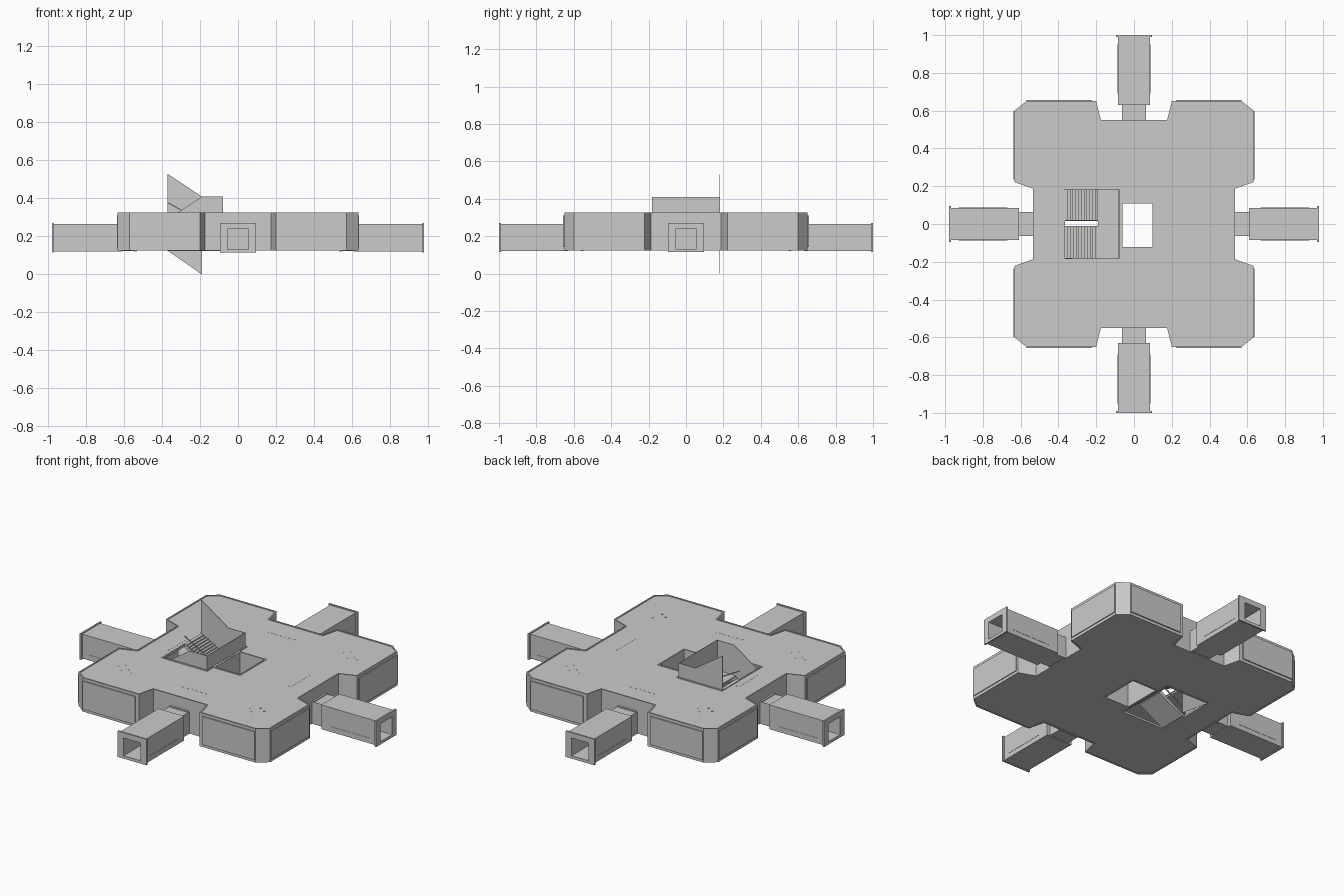
import bpy, bmesh, math
from mathutils import Matrix, Vector

if "Cube" in bpy.data.objects:
    bpy.data.objects.remove(bpy.data.objects["Cube"])


def prism(name, loops, lo, hi, M=Matrix()):
    """Extrude nested 2D loops (outer first, then holes) between two heights."""
    cu = bpy.data.curves.new(name, 'CURVE')
    cu.dimensions = '2D'
    cu.fill_mode = 'BOTH'
    cu.extrude = (hi - lo) / 2
    for loop in loops:
        sp = cu.splines.new('POLY')
        sp.points.add(len(loop) - 1)
        for p, (x, y) in zip(sp.points, loop):
            p.co = (x, y, 0, 1)
        sp.use_cyclic_u = True
    tmp = bpy.data.objects.new(name + "_curve", cu)
    bpy.context.collection.objects.link(tmp)
    bpy.context.view_layer.update()
    dg = bpy.context.evaluated_depsgraph_get()
    me = bpy.data.meshes.new_from_object(tmp.evaluated_get(dg))
    bpy.data.objects.remove(tmp)
    me.transform(M @ Matrix.Translation((0, 0, (lo + hi) / 2)))
    bm = bmesh.new()
    bm.from_mesh(me)
    bmesh.ops.remove_doubles(bm, verts=bm.verts, dist=1e-5)
    bmesh.ops.recalc_face_normals(bm, faces=bm.faces)
    for f in bm.faces:
        f.smooth = False
    bm.to_mesh(me)
    bm.free()
    me.name = name
    ob = bpy.data.objects.new(name, me)
    bpy.context.collection.objects.link(ob)
    return ob


def rect(x0, x1, y0, y1):
    return [(x0, y0), (x1, y0), (x1, y1), (x0, y1)]


def box(name, x0, x1, y0, y1, z0, z1, M=Matrix()):
    return prism(name, [rect(x0, x1, y0, y1)], z0, z1, M)


def inset(loop, d):
    """Offset a clockwise loop inwards."""
    out = []
    n = len(loop)
    for i in range(n):
        a, b, c = (Vector(loop[j % n]) for j in (i - 1, i, i + 1))
        e, f = (b - a).normalized(), (c - b).normalized()
        n1, n2 = Vector((e.y, -e.x)), Vector((f.y, -f.x))
        out.append(tuple(b + (n1 + n2) * d / (1 + n1.dot(n2))))
    return out


# building outline: one quadrant mirrored to four, clockwise
Q = [(.175, .55), (.2, .65), (.57, .65), (.633, .6), (.633, .222), (.535, .187)]
outline = (Q + [(x, -y) for x, y in reversed(Q)] +
           [(-x, -y) for x, y in Q] + [(-x, y) for x, y in reversed(Q)])
inner = inset(outline, .008)
stair_hole = rect(-.366, -.076, -.185, .185)
shaft_hole = rect(-.066, .102, -.127, .112)

# shell: outer walls, floor and roof slabs
prism("outer_walls", [outline, inner], .125, .327)
prism("floor_slab", [inner, stair_hole, shaft_hole], .128, .138)
prism("roof_slab", [inner, stair_hole, shaft_hole], .312, .323)

# lift shaft lining and stairwell frames
prism("shaft_walls", [rect(-.07, .106, -.131, .116), rect(-.062, .098, -.123, .108)], .125, .327)
for nm, z in (("roof", .321), ("floor", .124)):
    prism(nm + "_stair_frame", [rect(-.372, -.071, -.19, .19), rect(-.364, -.079, -.182, .182)], z, z + .006)

# facade panels and corner panels
for sx in (-1, 1):
    for sy in (-1, 1):
        S = Matrix.Diagonal((sx, sy, 1, 1))
        box("facade_panel_y", .222, .568, .648, .657, .142, .31, S)
        box("facade_panel_x", .63, .638, .235, .598, .142, .31, S)
        # flat ceiling light covers near each corner
        R = S @ Matrix.Translation((.45, .42, 0)) @ Matrix.Rotation(math.radians(-40), 4, 'Z')
        for d in (-.02, .02):
            box("corner_light", -.06, .06, d - .006, d + .006, .32, .3236, R)

# corridors on four sides (local +y is outwards, profile is x by z)
SWAP = Matrix(((1, 0, 0, 0), (0, 0, 1, 0), (0, 1, 0, 0), (0, 0, 0, 1)))
for k in range(4):
    out = .98 if k % 2 else 1.0
    start = .55 if k % 2 == 0 else .535
    R = Matrix.Rotation(k * math.pi / 2, 4, 'Z')
    P = R @ SWAP
    hole = rect(-.056, .056, .132, .238)
    prism("corridor_tube", [rect(-.085, .085, .12, .265), hole], out - .37, out - .008, P)
    prism("corridor_end_frame", [rect(-.095, .095, .115, .27), hole], out - .01, out, P)
    prism("corridor_neck", [rect(-.064, .064, .124, .255), hole], start - .004, out - .37, P)
    prism("neck_collar", [rect(-.058, .058, .122, .26), hole], start - .001, start + .012, P)
    box("corridor_door", -.056, .056, start + .002, start + .008, .132, .238, R)
    box("door_leaf_trim", -.003, .003, start + .007, start + .011, .132, .238, R)
    for s in (-1, 1):
        x = s * .085
        box("corridor_side_strip", x - .0015, x + .0015, out - .31, out - .05, .148, .152, R)
    box("slot_light", -.09, .09, start - .14, start - .12, .32, .3236, R)

# stairs: first flight rises towards +x, second back towards -x
N = 12
X0, X1, ZF, ZL, ZT = -.366, -.19, .13, .23, .327


def flight(name, y0, y1, xa, xb, za, zb):
    dx, dz = (xb - xa) / N, (zb - za) / N
    pts = []
    for i in range(N):
        pts += [(xa + dx * i, za + dz * i), (xa + dx * i, za + dz * (i + 1))]
    pts += [(xb, zb), (xb, zb - .02), (xa + dx, za - .005)]
    prism(name, [pts], y0, y1, SWAP)


flight("lower_flight", -.18, -.012, X0, X1, ZF, ZL)
flight("upper_flight", .018, .18, X1, X0, ZL, ZT)
box("landing", X1, -.078, -.18, .18, ZL - .015, ZL)

# thin stairwell walls: sloped sides, landing parapet
T = .0015
prism("stair_wall_back", [[(-.37, .125), (-.19, .0), (-.19, .215), (-.08, .215),
                           (-.08, .41), (-.19, .41), (-.37, .53)]], .181 - T, .181 + T, SWAP)
prism("stair_wall_front", [[(-.37, .125), (-.19, .215), (-.08, .215), (-.08, .41),
                            (-.19, .41), (-.37, .29)]], -.181 - T, -.181 + T, SWAP)
box("landing_parapet", -.081, -.078, -.182, .182, .215, .41)

# slim inner handrails along the gap between flights
for y, za, zb in ((-.012, ZF, ZL), (.018, ZT, ZL)):
    prism("inner_rail", [[(X0, za + .045), (X1, zb + .045), (X1, zb + .052), (X0, za + .052)]],
          y - .002, y + .002, SWAP)
